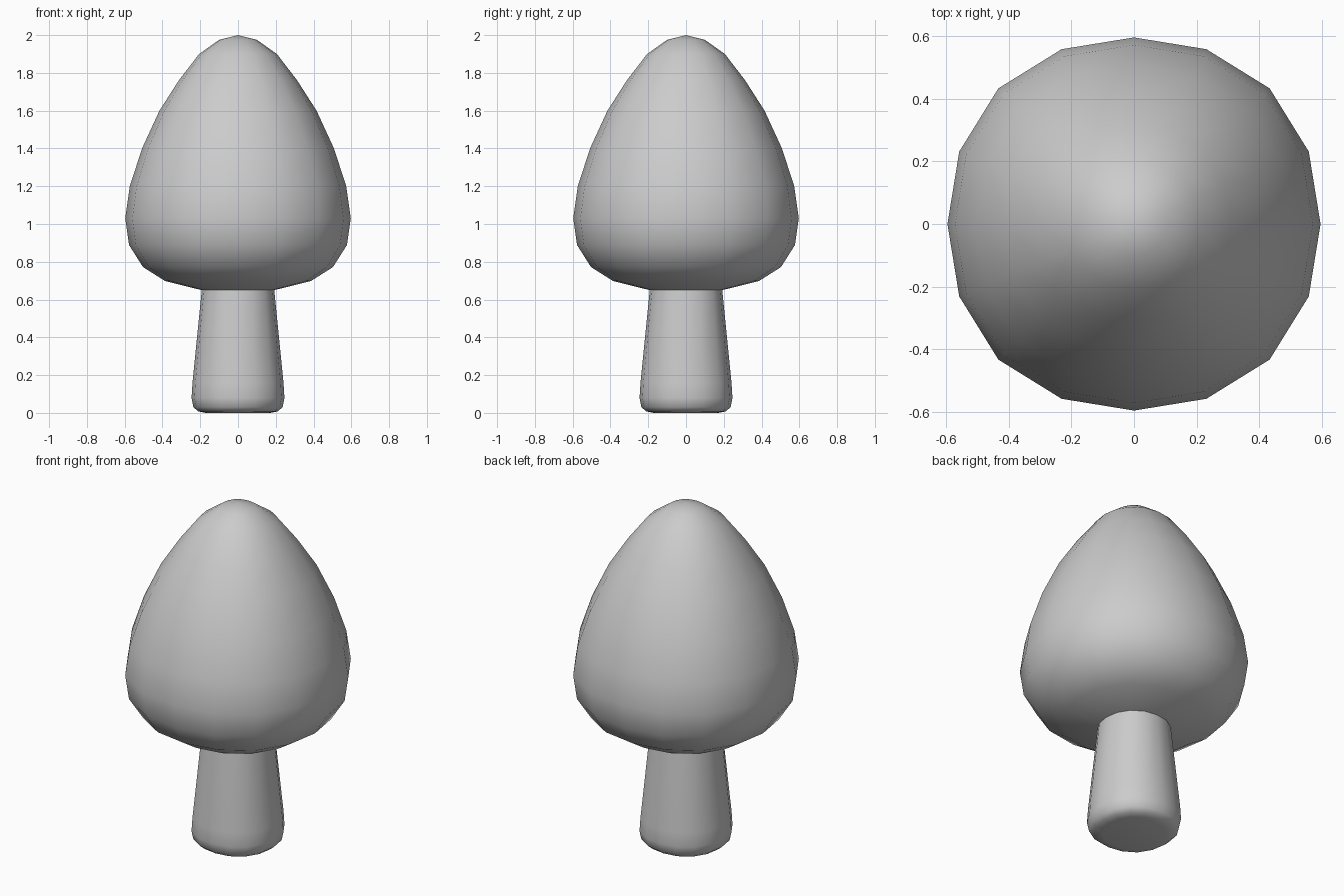
import bpy, bmesh, math

if "Cube" in bpy.data.objects:
    bpy.data.objects.remove(bpy.data.objects["Cube"])

SIDES = 16


def lathe(name, profile, top_cap=False, bottom_cap=False):
    """Revolve (radius, z) points, listed bottom to top, with a slightly squarish section."""
    bm = bmesh.new()
    rings = []
    for r, z in profile:
        ring = []
        for i in range(SIDES):
            a = 2 * math.pi * i / SIDES
            k = r * (1 + 0.014 * (1 - math.cos(4 * a)))
            ring.append(bm.verts.new((k * math.cos(a), k * math.sin(a), z)))
        rings.append(ring)
    for lo, hi in zip(rings, rings[1:]):
        for i in range(SIDES):
            j = (i + 1) % SIDES
            bm.faces.new((lo[i], lo[j], hi[j], hi[i]))
    if top_cap:
        tip = bm.verts.new((0, 0, 2.0))
        for i in range(SIDES):
            bm.faces.new((rings[-1][i], rings[-1][(i + 1) % SIDES], tip))
    if bottom_cap:
        bm.faces.new(rings[0][::-1])
    for f in bm.faces:
        f.smooth = True
    mesh = bpy.data.meshes.new(name)
    bm.to_mesh(mesh)
    bm.free()
    obj = bpy.data.objects.new(name, mesh)
    bpy.context.collection.objects.link(obj)
    return obj


# Egg-shaped crown, its underside meeting the trunk
lathe("crown", [(0.192, 0.65), (0.386, 0.698), (0.503, 0.772), (0.577, 0.889),
                (0.597, 1.03), (0.573, 1.20), (0.508, 1.40), (0.416, 1.60),
                (0.312, 1.762), (0.206, 1.90), (0.10, 1.975)], top_cap=True)

# Tapered trunk with a rounded foot
lathe("trunk", [(0.17, 0.0), (0.21, 0.008), (0.236, 0.03), (0.246, 0.08),
                (0.241, 0.16), (0.192, 0.65)], bottom_cap=True)
